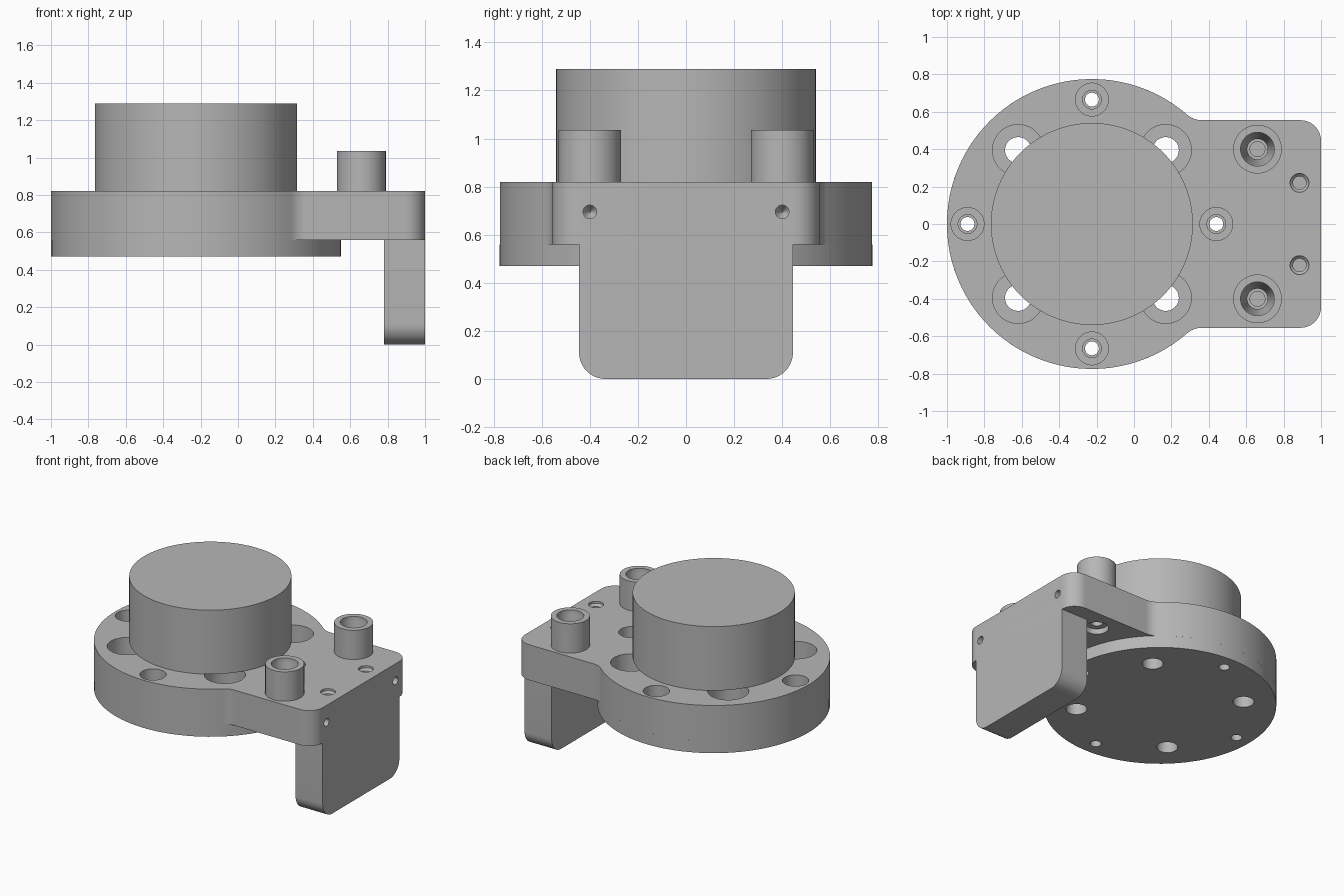
import bpy, bmesh, math
from mathutils import Matrix, Vector

cube = bpy.data.objects.get("Cube")
if cube:
    bpy.data.objects.remove(cube, do_unlink=True)

grey = bpy.data.materials.new("neutral_grey")
grey.use_nodes = True
grey.diffuse_color = (0.47, 0.47, 0.47, 1)
grey.node_tree.nodes["Principled BSDF"].inputs["Base Color"].default_value = (0.47, 0.47, 0.47, 1)

CX = -0.225          # axis of the round flange
R = 0.775            # flange radius
BASE, STEP, TOP = 0.47, 0.56, 0.82


def make_object(name, bm):
    bmesh.ops.recalc_face_normals(bm, faces=bm.faces)
    mesh = bpy.data.meshes.new(name)
    bm.to_mesh(mesh)
    bm.free()
    mesh.materials.append(grey)
    obj = bpy.data.objects.new(name, mesh)
    bpy.context.collection.objects.link(obj)
    return obj


def lathe(bm, profile, matrix, segments=48):
    """Add a closed solid of revolution from (radius, height) points."""
    rings = []
    for r, z in profile:
        rings.append([bm.verts.new(matrix @ Vector((r * math.cos(a), r * math.sin(a), z)))
                      for a in (math.tau * i / segments for i in range(segments))])
    for low, high in zip(rings, rings[1:]):
        for i in range(segments):
            j = (i + 1) % segments
            bm.faces.new((low[i], low[j], high[j], high[i]))
    bm.faces.new(rings[0][::-1])
    bm.faces.new(rings[-1])


def at(x, y, z=0):
    return Matrix.Translation((x, y, z))


def cylinder(name, x, y, r, z0, z1, segments=96):
    bm = bmesh.new()
    lathe(bm, [(r, z0), (r, z1)], at(x, y), segments)
    return make_object(name, bm)


def arc(cx, cy, r, start, end, steps):
    return [(cx + r * math.cos(start + (end - start) * i / steps),
             cy + r * math.sin(start + (end - start) * i / steps)) for i in range(steps + 1)]


def prism(name, points, direction):
    bm = bmesh.new()
    face = bm.faces.new([bm.verts.new(p) for p in points])
    out = bmesh.ops.extrude_face_region(bm, geom=[face])
    moved = [g for g in out["geom"] if isinstance(g, bmesh.types.BMVert)]
    bmesh.ops.translate(bm, verts=moved, vec=direction)
    return make_object(name, bm)


# Plate outline: rounded arm corner, concave blend, then the round flange
HALF, CORNER, BLEND = 0.555, 0.11, 0.12
blend_y = HALF + BLEND
blend_x = CX + math.sqrt((R + BLEND) ** 2 - blend_y ** 2)
angle = math.atan2(blend_y, blend_x - CX)
half = arc(1 - CORNER, HALF - CORNER, CORNER, 0, math.pi / 2, 10)
half += arc(blend_x, blend_y, BLEND, -math.pi / 2, angle - math.pi, 8)
half += arc(CX, 0, R, angle, math.pi, 40)[1:]
outline = half + [(x, -y) for x, y in reversed(half[:-1])]
plate = prism("mounting_plate", [(x, y, STEP) for x, y in outline], (0, 0, TOP - STEP))

# Lower disc and upper drum
disc = cylinder("base_disc", CX, 0, R, BASE, STEP)
drum = cylinder("top_drum", CX, 0, 0.54, TOP, 1.29)

# Hanging bracket with rounded lower corners
W = 0.445
lower = arc(W - CORNER, CORNER, CORNER, 0, -math.pi / 2, 10)
side = [(W, STEP)] + lower
side += [(-y, z) for y, z in reversed(side)]
bracket = prism("hanging_bracket", [(0.78, y, z) for y, z in side], (0.22, 0, 0))

# Bosses on the arm
bosses = [cylinder(n, 0.66, s * 0.4, 0.13, TOP, 1.035, 48)
          for n, s in (("left_boss", 1), ("right_boss", -1))]

# All bores collected in one cutter
bm = bmesh.new()
for k in range(4):
    a = k * math.pi / 2
    lathe(bm, [(0.037, 0.4), (0.037, 0.61), (0.05, 0.61), (0.05, 0.64), (0.088, 0.64), (0.088, 0.9)],
          at(CX + 0.665 * math.cos(a), 0.665 * math.sin(a)))
    a += math.pi / 4
    lathe(bm, [(0.07, 0.4), (0.07, 0.62), (0.137, 0.62), (0.137, 0.9)],
          at(CX + 0.558 * math.cos(a), 0.558 * math.sin(a)))
for s in (1, -1):
    lathe(bm, [(0.04, 0.72), (0.04, 0.8), (0.055, 0.8), (0.055, 0.88), (0.09, 1.0), (0.09, 1.1)],
          at(0.66, s * 0.4))
    lathe(bm, [(0.08, 0.5), (0.08, 0.6), (0.04, 0.6), (0.04, 0.68)], at(0.66, s * 0.4))
    lathe(bm, [(0.035, 0.68), (0.035, 0.79), (0.05, 0.805), (0.05, 0.9)], at(0.885, s * 0.22))
    lathe(bm, [(0.003, -0.1), (0.028, -0.06), (0.028, 0.1)],
          at(1, s * 0.4, 0.695) @ Matrix.Rotation(math.pi / 2, 4, 'Y'))
cutter = make_object("bore_cutter", bm)
cutter.hide_render = True

for obj in [plate, disc] + bosses:
    mod = obj.modifiers.new("bores", 'BOOLEAN')
    mod.operation = 'DIFFERENCE'
    mod.solver = 'EXACT'
    mod.object = cutter
    bpy.context.view_layer.update()
    graph = bpy.context.evaluated_depsgraph_get()
    cut = bpy.data.meshes.new_from_object(obj.evaluated_get(graph))
    obj.modifiers.clear()
    obj.data = cut
bpy.data.objects.remove(cutter, do_unlink=True)

# Smooth curved walls, keep machined edges sharp
bpy.ops.object.select_all(action='DESELECT')
for obj in [plate, disc, drum, bracket] + bosses:
    obj.select_set(True)
bpy.context.view_layer.objects.active = plate
bpy.ops.object.shade_smooth_by_angle(angle=math.radians(30))
